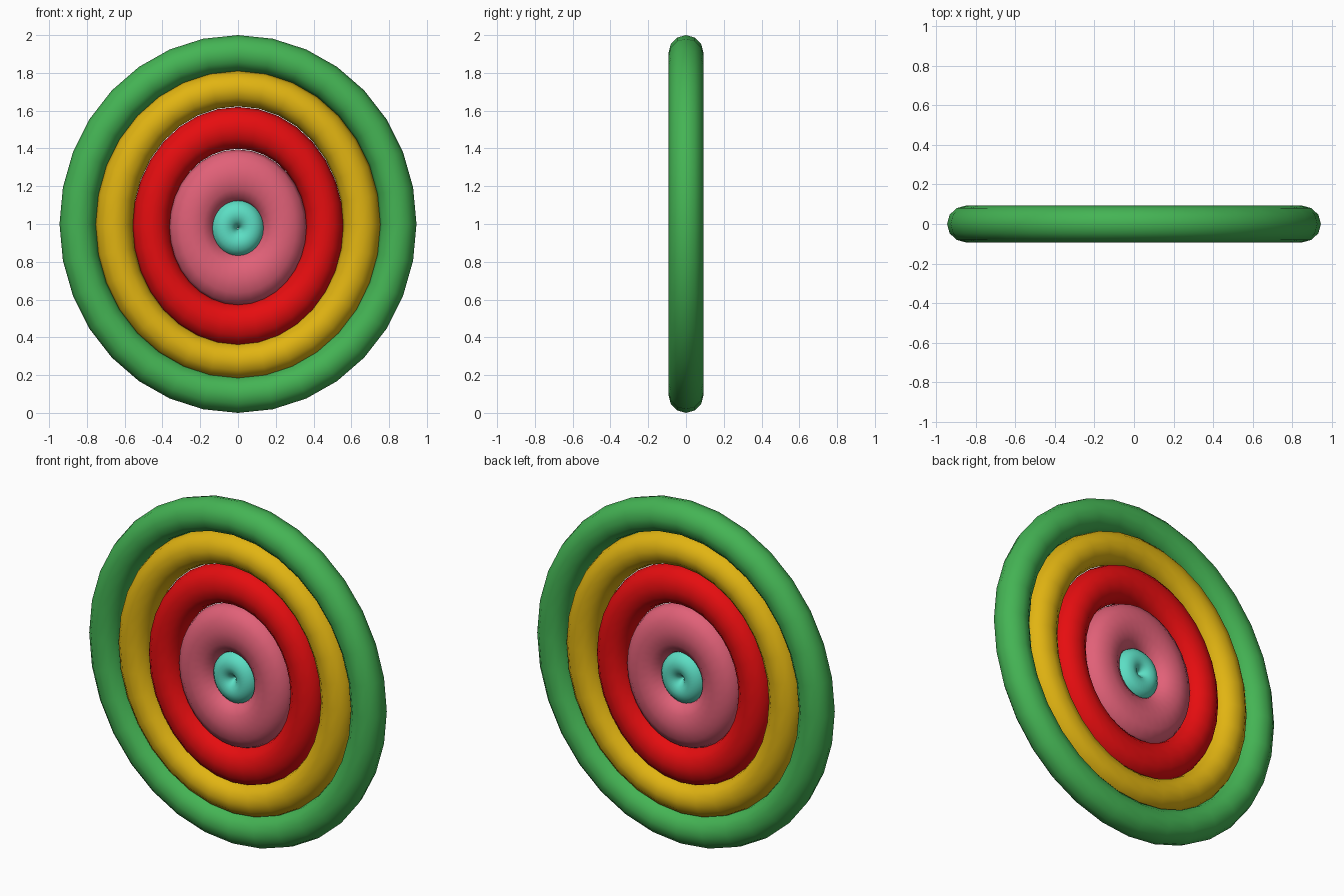
import bpy
import math

if "Cube" in bpy.data.objects:
    bpy.data.objects.remove(bpy.data.objects["Cube"])

SEGMENTS, SIDES = 32, 12


def material(name, rgb):
    mat = bpy.data.materials.new(name)
    mat.diffuse_color = (*rgb, 1)
    mat.use_nodes = True
    mat.node_tree.nodes["Principled BSDF"].inputs["Base Color"].default_value = mat.diffuse_color
    return mat


def oval_ring(name, mat, center_z, outer, inner, depth):
    """Elliptical torus standing in the XZ plane; outer/inner are (x, z) radii."""
    verts, faces = [], []
    for i in range(SEGMENTS):
        a = 2 * math.pi * i / SEGMENTS
        for j in range(SIDES):
            b = 2 * math.pi * j / SIDES
            rx, rz = ((o + n) / 2 + (o - n) / 2 * math.cos(b)
                      for o, n in zip(outer, inner))
            verts.append((rx * math.cos(a), depth * math.sin(b),
                          center_z + rz * math.sin(a)))
            i2, j2 = (i + 1) % SEGMENTS, (j + 1) % SIDES
            faces.append((i * SIDES + j, i * SIDES + j2,
                          i2 * SIDES + j2, i2 * SIDES + j))
    mesh = bpy.data.meshes.new(name)
    mesh.from_pydata(verts, [], faces)
    mesh.materials.append(mat)
    mesh.shade_smooth()
    obj = bpy.data.objects.new(name, mesh)
    bpy.context.collection.objects.link(obj)
    return obj


# Nested rings from the rim to the middle:
# name, colour, centre height, outer radii, inner radii, half depth
rings = [
    ("outer_ring", "green", (0.058, 0.456, 0.089), 1.0, (0.945, 1.0), (0.752, 0.808), 0.093),
    ("second_ring", "yellow", (0.753, 0.456, 0.006), 0.995, (0.755, 0.817), (0.557, 0.628), 0.093),
    ("third_ring", "red", (0.79, 0.004, 0.005), 0.988, (0.558, 0.632), (0.36, 0.41), 0.093),
    ("fourth_ring", "pink", (0.753, 0.119, 0.188), 0.98, (0.365, 0.415), (0.125, 0.135), 0.093),
    ("center_button", "turquoise", (0.107, 0.73, 0.552), 0.977, (0.142, 0.152), (0.003, 0.003), 0.075),
]
for name, colour, rgb, cz, outer, inner, depth in rings:
    oval_ring(name, material(colour, rgb), cz, outer, inner, depth)
